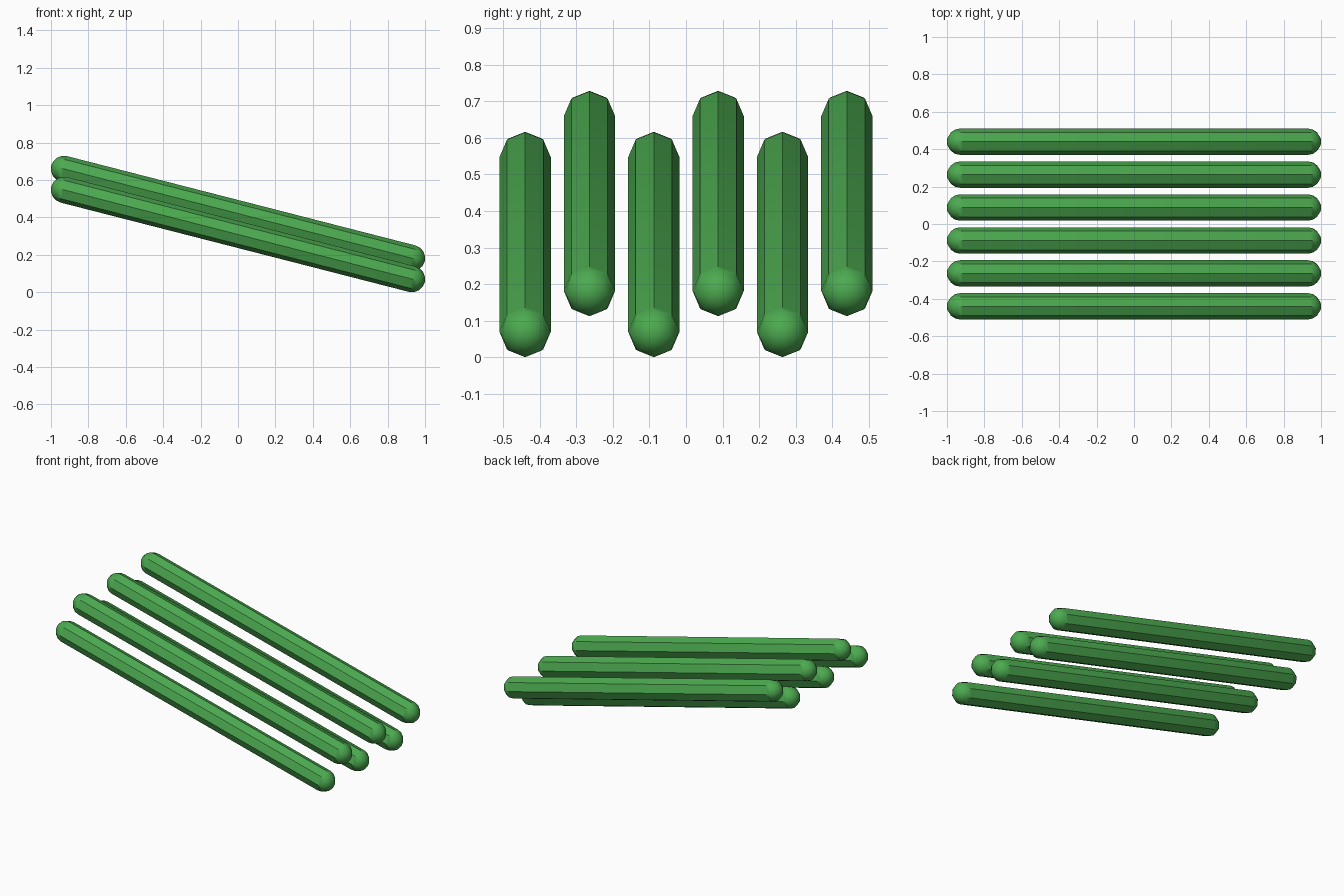
import bpy, bmesh, math
from mathutils import Vector

if "Cube" in bpy.data.objects:
    bpy.data.objects.remove(bpy.data.objects["Cube"])

R = 0.0703                        # rod radius
SIDES, CAP_STEPS = 8, 4
X_END, Z_LOW, Z_HIGH = 0.9305, 0.07, 0.547   # cap centres of a low rod
LIFT, PITCH = 0.112, 0.176        # raise of alternate rods, spacing in y

half = math.hypot(X_END, (Z_HIGH - Z_LOW) / 2)
tilt = math.atan2((Z_HIGH - Z_LOW) / 2, X_END)

green = bpy.data.materials.new("green")
green.diffuse_color = (0.072, 0.40, 0.08, 1)
green.use_nodes = True
green.node_tree.nodes["Principled BSDF"].inputs["Base Color"].default_value = green.diffuse_color


def capsule_mesh():
    """Eight-sided rod with rounded ends, spun from a half profile."""
    top = [(R * math.cos(a), half + R * math.sin(a))
           for a in (i * math.pi / 2 / CAP_STEPS for i in range(CAP_STEPS + 1))]
    profile = [(x, -z) for x, z in reversed(top)] + top
    bm = bmesh.new()
    vs = [bm.verts.new((x, 0, z)) for x, z in profile]
    es = [bm.edges.new(p) for p in zip(vs, vs[1:])]
    bmesh.ops.spin(bm, geom=vs + es, cent=(0, 0, 0), axis=(0, 0, 1),
                   angle=math.tau, steps=SIDES, use_duplicate=False)
    bmesh.ops.remove_doubles(bm, verts=bm.verts[:], dist=1e-4)
    bmesh.ops.dissolve_degenerate(bm, edges=bm.edges[:], dist=1e-5)
    bmesh.ops.recalc_face_normals(bm, faces=bm.faces[:])
    # soft cap tips, crisp edges along the rod
    for f in bm.faces:
        f.smooth = True
    for e in bm.edges:
        if len(e.link_faces) == 2 and e.calc_face_angle(0) > math.radians(40):
            e.smooth = False
    mesh = bpy.data.meshes.new("rod")
    bm.to_mesh(mesh)
    bm.free()
    mesh.materials.append(green)
    return mesh


# six sloping rods, every second one raised
mesh = capsule_mesh()
for i in range(6):
    rod = bpy.data.objects.new(f"sloping_rod_{i + 1}", mesh)
    rod.location = Vector((0, (i - 2.5) * PITCH, (Z_LOW + Z_HIGH) / 2 + LIFT * (i % 2)))
    rod.rotation_euler = (0, math.pi / 2 + tilt, 0)
    bpy.context.collection.objects.link(rod)
